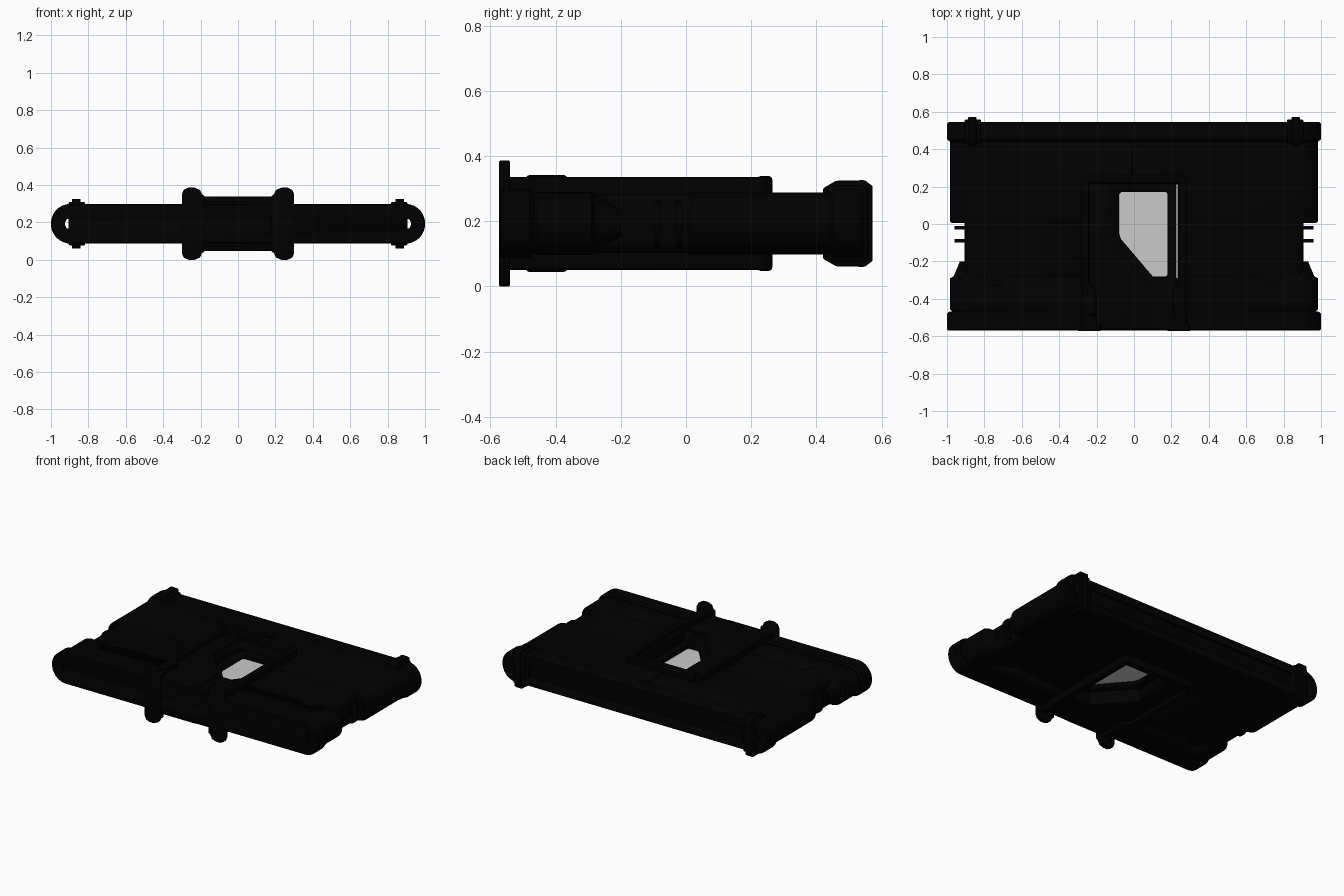
import bpy, bmesh, math
from mathutils import Vector

if "Cube" in bpy.data.objects:
    bpy.data.objects.remove(bpy.data.objects["Cube"])

ZC = 0.193  # mid height of the slab


def material(name, rgb):
    m = bpy.data.materials.new(name)
    m.diffuse_color = (*rgb, 1)
    m.use_nodes = True
    m.node_tree.nodes["Principled BSDF"].inputs["Base Color"].default_value = m.diffuse_color
    return m


BLACK = material("black", (0.0, 0.0, 0.0))
GREY = material("window grey", (0.59, 0.59, 0.59))


def activate(ob):
    bpy.ops.object.select_all(action='DESELECT')
    ob.select_set(True)
    bpy.context.view_layer.objects.active = ob


def finish(name, bm, mat=BLACK, bevel=0.0):
    bmesh.ops.recalc_face_normals(bm, faces=bm.faces)
    me = bpy.data.meshes.new(name)
    bm.to_mesh(me)
    bm.free()
    me.materials.append(mat)
    ob = bpy.data.objects.new(name, me)
    bpy.context.collection.objects.link(ob)
    activate(ob)
    if bevel:
        mod = ob.modifiers.new("bevel", 'BEVEL')
        mod.width, mod.segments, mod.limit_method = bevel, 2, 'ANGLE'
        bpy.ops.object.modifier_apply(modifier="bevel")
    bpy.ops.object.shade_smooth_by_angle(angle=math.radians(32))
    return ob


def skin(rings):
    """Closed skin through equal rings of points."""
    bm = bmesh.new()
    vs = [[bm.verts.new(p) for p in r] for r in rings]
    n = len(vs[0])
    for a, b in zip(vs, vs[1:]):
        for i in range(n):
            bm.faces.new((a[i], a[(i + 1) % n], b[(i + 1) % n], b[i]))
    bm.faces.new(vs[0])
    bm.faces.new(vs[-1])
    return bm


def prism(name, pts, axis, a, b, mat=BLACK, bevel=0.0):
    """Extrude a 2D outline along an axis: x takes (y,z), y takes (x,z), z takes (x,y)."""
    def place(p, t):
        return Vector({'x': (t, *p), 'y': (p[0], t, p[1]), 'z': (*p, t)}[axis])
    return finish(name, skin([[place(p, t) for p in pts] for t in (a, b)]), mat, bevel)


def box(name, x, y, z, mat=BLACK, bevel=0.0):
    return prism(name, [(x[0], y[0]), (x[1], y[0]), (x[1], y[1]), (x[0], y[1])], 'z', *z, mat, bevel)


def rounded(w, h, r, seg=10):
    """Rounded rectangle outline in x,z around the slab middle."""
    out = []
    for k, (sx, sz) in enumerate(((1, 1), (-1, 1), (-1, -1), (1, -1))):
        for i in range(seg + 1):
            t = math.pi / 2 * (k + i / seg)
            out.append((sx * (w - r) + r * math.cos(t), ZC + sz * (h - r) + r * math.sin(t)))
    return out


def loft(name, stations, radius=None):
    """Slab lofted along y through (y, half width, half height) stations."""
    rings = [[(x, y, z) for x, z in rounded(w, h, radius or h - 0.002)] for y, w, h in stations]
    return finish(name, skin(rings))


cutters = []


def cut(targets, c):
    cutters.append(c)
    for ob in targets:
        m = ob.modifiers.new("cut", 'BOOLEAN')
        m.operation, m.object, m.solver = 'DIFFERENCE', c, 'EXACT'
        activate(ob)
        bpy.ops.object.modifier_apply(modifier=m.name)


# main slab and the wrapped shells around it
core = loft("core_slab", [(-0.555, 0.905, 0.091), (0.53, 0.905, 0.091)], 0.04)
front_shell = loft("front_shell", [(-0.468, 0.97, 0.09), (-0.455, 0.985, 0.096), (-0.29, 0.985, 0.096),
                                   (-0.28, 0.964, 0.09), (-0.2, 0.931, 0.042)])
front_band = loft("front_band", [(-0.57, 0.992, 0.1), (-0.562, 1.0, 0.106), (-0.48, 1.0, 0.106), (-0.467, 0.985, 0.095)])
rear_shell = loft("rear_shell", [(0.005, 0.975, 0.092), (0.015, 0.985, 0.095), (0.455, 0.985, 0.095)])
rear_band = loft("rear_band", [(0.442, 0.985, 0.095), (0.452, 1.0, 0.106), (0.535, 1.0, 0.106), (0.545, 0.992, 0.1)])

# thin rings in the side waists
rings = []
for s, n in ((-1, "left"), (1, "right")):
    for i, y in enumerate((-0.098, -0.03)):
        arc = rounded(0.96, 0.071, 0.06)
        pts = [(s * x, z) for x, z in arc[-11:] + arc[:11] if x > 0.891]
        pts = [(s * 0.89, ZC - 0.071)] + pts + [(s * 0.89, ZC + 0.071)]
        rings.append(prism("%s_waist_ring_%d" % (n, i), pts, 'y', y, y + 0.018))

# slots through the rounded ends
for s in (-1, 1):
    pts = [(s * 0.906, 0.167), (s * 0.915, 0.169), (s * 0.923, 0.181), (s * 0.925, 0.193),
           (s * 0.923, 0.205), (s * 0.915, 0.217), (s * 0.906, 0.219)]
    cut([front_band, front_shell, rear_shell, rear_band] + rings,
        prism("end_slot_cutter", pts, 'y', -0.8, 0.8))

# long recess in the rear edge, seam on both broad faces
cut([rear_band, core, rear_shell], box("rear_recess_cutter", (-0.8, 0.8), (0.525, 0.7), (0.145, 0.24)))
for z in (0.09, 0.282):
    cut([rear_shell], box("seam_cutter", (-0.012, -0.006), (0.27, 0.44), (z - 0.004, z + 0.02)))
    # notches in the front shell
    for s in (-1, 1):
        cut([front_shell], prism("notch_cutter", [(s * 0.80, -0.278), (s * 0.68, -0.278), (s * 0.70, -0.30),
                                                  (s * 0.715, -0.33), (s * 0.765, -0.33), (s * 0.78, -0.30)],
                                 'z', z - 0.001, z + 0.025))

# centre panel with a sunken well, the window opening and a thin slit
panel = box("centre_panel", (-0.25, 0.25), (-0.56, 0.24), (0.077, 0.309))
solids = [panel, core, rear_shell, front_shell]
well = [(-0.125, 0.215), (0.238, 0.215), (0.238, -0.32), (0.08, -0.32), (-0.125, -0.09)]
for a, b in ((0.225, 0.7), (-0.5, 0.161)):
    cut(solids, prism("well_cutter", well, 'z', a, b))
win = [(-0.07, 0.17), (0.17, 0.17), (0.18, 0.16), (0.18, -0.27), (0.17, -0.28),
       (0.10, -0.28), (-0.07, -0.08), (-0.08, -0.05), (-0.08, 0.16)]
cut(solids, prism("window_cutter", win, 'z', -0.2, 0.6))
cut(solids, box("slit_cutter", (0.2275, 0.2325), (-0.29, 0.21), (-0.2, 0.6)))
prism("window_pane", [(x * 1.02, y * 1.02) for x, y in win], 'z', 0.189, 0.197, GREY)

# raised parts on both broad faces
for side, top in (("top", True), ("bottom", False)):
    def zr(a, b):
        return (a, b) if top else (2 * ZC - b, 2 * ZC - a)
    # raised field left of the window, following its slanted edge
    field = [(-0.24, 0.22), (-0.125, 0.22), (-0.125, -0.09), (0.07, -0.31), (0.07, -0.56), (-0.24, -0.56)]
    prism(side + "_slanted_field", field, 'z', *zr(0.29, 0.314), bevel=0.006)
    box(side + "_rear_rail", (-0.25, 0.25), (0.217, 0.265), zr(0.27, 0.339), bevel=0.012)
    for s, n in ((-1, "left"), (1, "right")):
        rail = [(s * 0.24, 0.255), (s * 0.255, 0.262), (s * 0.28, 0.235), (s * 0.28, -0.57),
                (s * 0.20, -0.57), (s * 0.20, -0.36), (s * 0.24, -0.31)]
        prism("%s_%s_rail" % (side, n), rail, 'z', *zr(0.27, 0.335), bevel=0.008)
        clip = sorted((s * 0.205, s * 0.25))
        box("%s_%s_clip" % (side, n), clip, (-0.49, -0.365), zr(0.32, 0.341), bevel=0.008)

for s, n in ((-1, "left"), (1, "right")):
    # upright lug on the front edge
    x0, x1 = 0.193, 0.30
    lug = [(x0 - 0.015, 0.045), (x0, 0.035), (x0 + 0.01, 0.012), (x0 + 0.04, 0.0), (x1 - 0.035, 0.0),
           (x1 - 0.01, 0.012), (x1, 0.035)]
    lug += [(x, 2 * ZC - z) for x, z in reversed(lug)]
    prism(n + "_front_lug", [(s * x, z) for x, z in lug], 'y', -0.573, -0.54, bevel=0.004)
    # rear corner clamp: narrow strap over a wider base
    strap = [(0.42, 0.085), (0.46, 0.062), (0.548, 0.06), (0.572, 0.078)]
    strap += [(y, 2 * ZC - z) for y, z in reversed(strap)]
    prism(n + "_clamp_strap", strap, 'x', *sorted((s * 0.842, s * 0.888)), bevel=0.005)
    base = [(0.43, 0.09), (0.45, 0.077), (0.54, 0.077), (0.558, 0.09)]
    base += [(y, 2 * ZC - z) for y, z in reversed(base)]
    prism(n + "_clamp_base", base, 'x', *sorted((s * 0.818, s * 0.905)), bevel=0.005)

for c in cutters:
    bpy.data.objects.remove(c, do_unlink=True)
